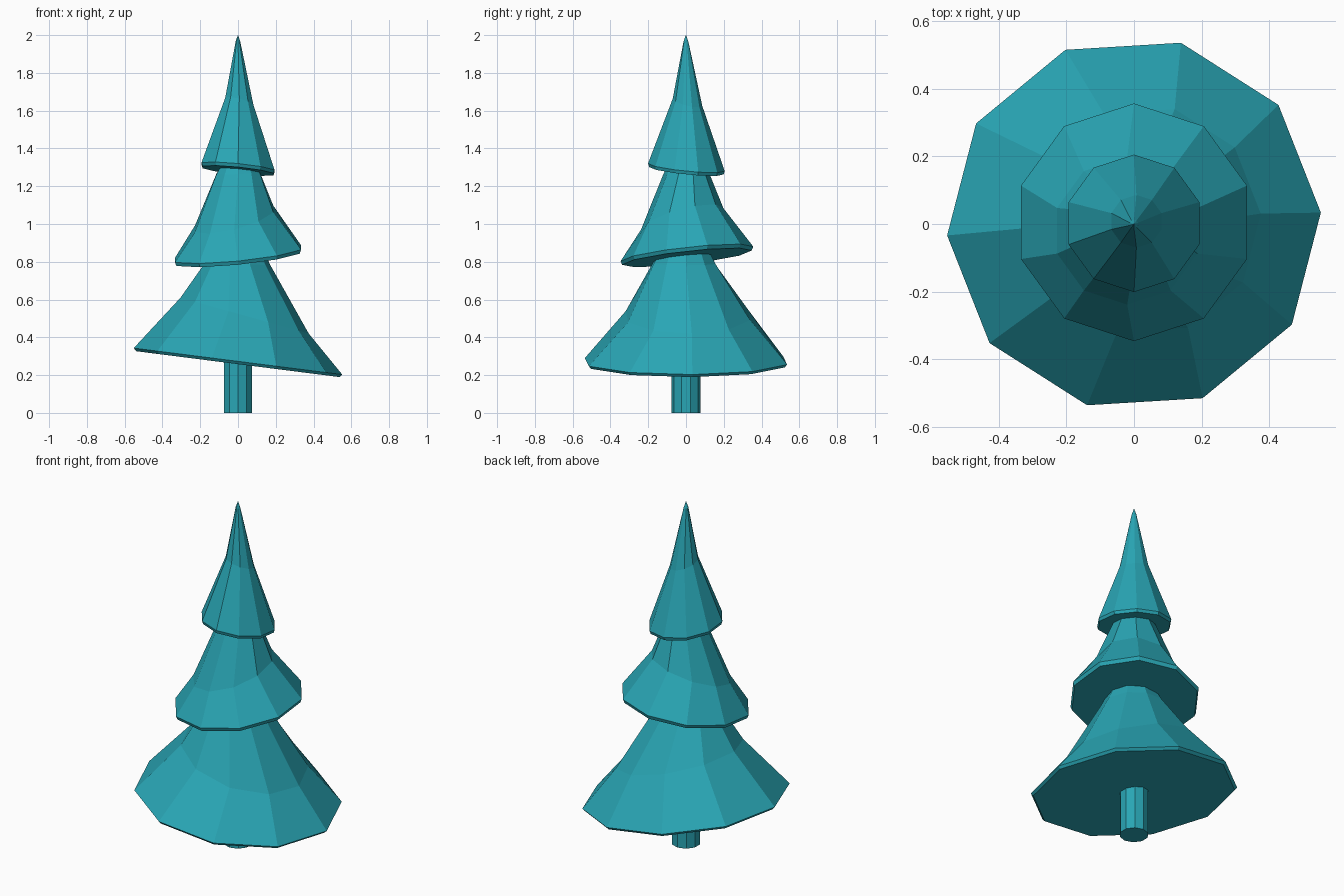
import bpy, bmesh
from math import cos, sin, radians, tau

if "Cube" in bpy.data.objects:
    bpy.data.objects.remove(bpy.data.objects["Cube"])

SIDES = 10
teal = bpy.data.materials.new("teal")
teal.diffuse_color = (0.022, 0.38, 0.46, 1)
teal.use_nodes = True
teal.node_tree.nodes["Principled BSDF"].inputs["Base Color"].default_value = teal.diffuse_color


def lofted(name, rings, phase):
    """Stack 10-sided rings (radius, z, centre x, centre y, slope x, slope y), capped at both ends."""
    bm = bmesh.new()
    loops = []
    for r, z, cx, cy, sx, sy in rings:
        loop = []
        for i in range(SIDES):
            a = radians(phase) + tau * i / SIDES
            x, y = r * cos(a), r * sin(a)
            loop.append(bm.verts.new((cx + x, cy + y, z + sx * x + sy * y)))
        loops.append(loop)
    for lo, hi in zip(loops, loops[1:]):
        for i in range(SIDES):
            j = (i + 1) % SIDES
            bm.faces.new((lo[i], lo[j], hi[j], hi[i]))
    bm.faces.new(loops[0][::-1])
    bm.faces.new(loops[-1])
    mesh = bpy.data.meshes.new(name)
    bm.to_mesh(mesh)
    bm.free()
    mesh.materials.append(teal)
    ob = bpy.data.objects.new(name, mesh)
    bpy.context.collection.objects.link(ob)
    return ob


# trunk
lofted("trunk", [(0.078, 0, 0, 0, 0, 0), (0.078, 0.4, 0, 0, 0, 0)], 90)

# lower branches: rim, flare and neck, leaning to the right
lofted("lower_branches", [
    (0.540, 0.258, 0, 0, -0.127, 0),
    (0.553, 0.273, 0, 0, -0.127, 0),
    (0.340, 0.515, 0.035, 0.01, -0.28, 0),
    (0.172, 0.79, 0, -0.01, -0.05, 0),
    (0.135, 0.86, 0, -0.01, 0, 0)], 3.5)

# middle branches, leaning to the front left
lofted("middle_branches", [
    (0.343, 0.822, 0, 0.005, 0.10, 0.11),
    (0.351, 0.842, 0, 0.005, 0.10, 0.11),
    (0.218, 1.027, -0.02, -0.02, 0.25, 0.26),
    (0.120, 1.27, 0, 0, 0.05, 0.05),
    (0.088, 1.32, 0, 0, 0, 0)], 90)

# top branches, leaning to the back right, ending in a blunt tip
lofted("top_branches", [
    (0.197, 1.282, 0, 0.002, -0.10, -0.10),
    (0.203, 1.300, 0, 0.002, -0.10, -0.10),
    (0.078, 1.645, 0.007, 0.008, -0.25, -0.25),
    (0.013, 1.965, 0, 0, -0.1, -0.1),
    (0.001, 2.0, 0, 0, 0, 0)], 90)
